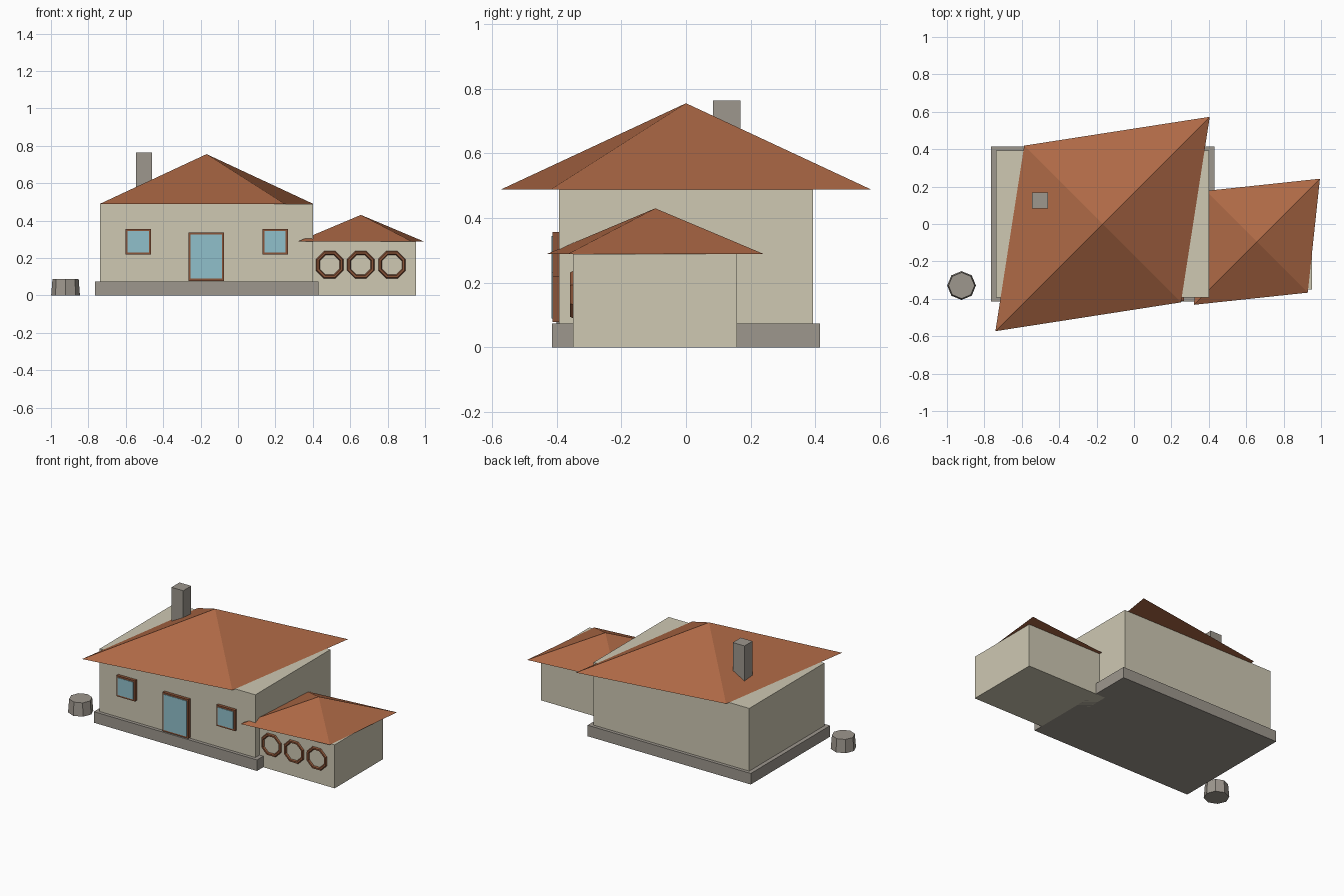
import bpy, bmesh, math

if "Cube" in bpy.data.objects:
    bpy.data.objects.remove(bpy.data.objects["Cube"])


def material(name, color):
    m = bpy.data.materials.new(name)
    m.diffuse_color = (*color, 1)
    m.use_nodes = True
    m.node_tree.nodes["Principled BSDF"].inputs["Base Color"].default_value = m.diffuse_color
    return m


WALL = material("plaster", (0.62, 0.58, 0.45))
STONE = material("stone", (0.34, 0.31, 0.27))
TILE = material("roof_tile", (0.42, 0.14, 0.06))
WOOD = material("wood", (0.26, 0.09, 0.04))
GLASS = material("glass", (0.28, 0.53, 0.60))


def box(name, x, y, z, mat):
    """Box given by its (min, max) range on each axis."""
    c, s = zip(*[((a + b) / 2, b - a) for a, b in (x, y, z)])
    bpy.ops.mesh.primitive_cube_add(size=1, location=c)
    ob = bpy.context.object
    ob.name, ob.scale = name, s
    ob.data.materials.append(mat)
    return ob


def skewed_roof(name, center, long_half, short_half, z0, z1):
    """Four-sided pyramid whose base has one long and one short diagonal."""
    cx, cy = center
    a, b = long_half, short_half
    bm = bmesh.new()
    base = [bm.verts.new((cx + x, cy + y, z0))
            for x, y in ((-a, -a), (b, -b), (a, a), (-b, b))]
    apex = bm.verts.new((cx, cy, z1))
    bm.faces.new(base[::-1])
    for i in range(4):
        bm.faces.new((base[i], base[(i + 1) % 4], apex))
    me = bpy.data.meshes.new(name)
    bm.to_mesh(me)
    bm.free()
    me.materials.append(TILE)
    bpy.context.collection.objects.link(bpy.data.objects.new(name, me))


def framed_opening(name, x, z):
    """Wooden frame slab with a glass pane standing slightly proud of it."""
    t = 0.011
    box(name + "_frame", x, (-0.413, -0.39), z, WOOD)
    box(name + "_pane", (x[0] + t, x[1] - t), (-0.416, -0.395),
        (z[0] + t, z[1] - t), GLASS)


# Main house
box("foundation", (-0.765, 0.43), (-0.415, 0.415), (0, 0.073), STONE)
box("main_walls", (-0.738, 0.402), (-0.393, 0.393), (0.073, 0.488), WALL)
skewed_roof("main_roof", (-0.168, 0), 0.573, 0.419, 0.488, 0.755)
box("chimney", (-0.546, -0.46), (0.084, 0.168), (0.52, 0.764), STONE)

# Door and windows
framed_opening("door", (-0.264, -0.074), (0.078, 0.336))
for side, x in (("left", -0.534), ("right", 0.198)):
    framed_opening(side + "_window", (x - 0.068, x + 0.068), (0.219, 0.356))

# Side annex
box("annex_walls", (0.36, 0.953), (-0.35, 0.158), (0, 0.288), WALL)
skewed_roof("annex_roof", (0.657, -0.095), 0.337, 0.272, 0.288, 0.43)

# Octagonal ring trims on the annex
for i, x in enumerate((0.49, 0.656, 0.823)):
    bpy.ops.mesh.primitive_torus_add(
        major_segments=8, minor_segments=6, major_radius=0.068,
        minor_radius=0.011, location=(x, -0.35, 0.163),
        rotation=(math.pi / 2, math.pi / 8, 0))
    ring = bpy.context.object
    ring.name = f"ring_trim_{i + 1}"
    ring.data.materials.append(WOOD)

# Stump beside the house
bpy.ops.mesh.primitive_cone_add(vertices=8, radius1=0.077, radius2=0.07,
                                depth=0.088, location=(-0.922, -0.329, 0.044))
stump = bpy.context.object
stump.name = "stump"
stump.data.materials.append(STONE)
